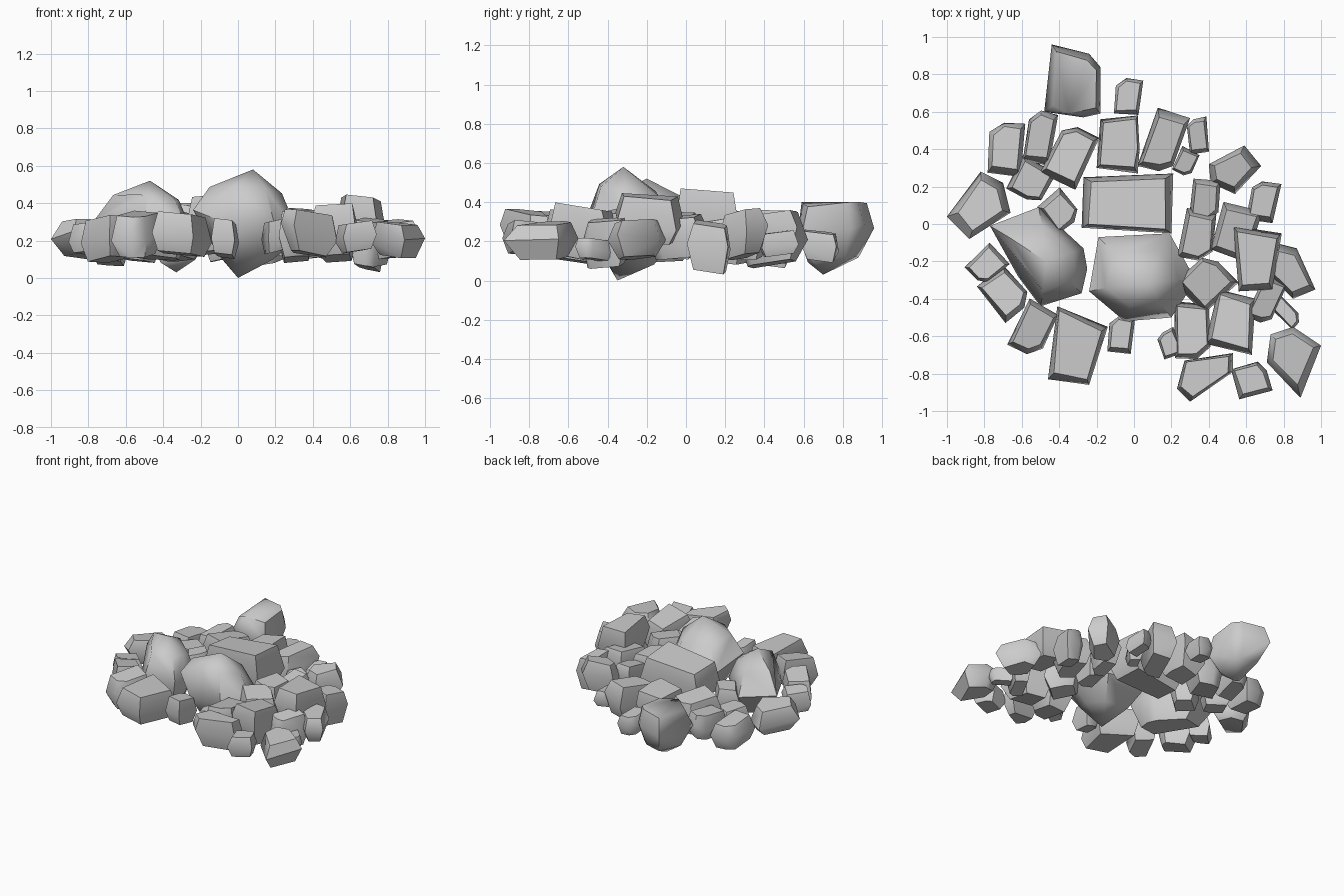
import bpy, bmesh, math, random
from mathutils import Vector

if "Cube" in bpy.data.objects:
    bpy.data.objects.remove(bpy.data.objects["Cube"])

random.seed(7)


def rock(name, outline, z0, z1, top=0.72, base=0.66, extra=()):
    """Faceted convex stone: wide jittered belt, inset crown and inset underside."""
    n = len(outline)
    c = sum((Vector(p) for p in outline), Vector((0, 0))) / n
    h = z1 - z0
    pts = [Vector(e) for e in extra]
    tilt = Vector((random.uniform(-1, 1), random.uniform(-1, 1))).normalized()
    r = max((Vector(p) - c).length for p in outline)
    for p in outline:
        d = Vector(p) - c
        lean = d.dot(tilt) / r * 0.12
        belt = z0 + h * (0.5 + lean + random.uniform(-.12, .12))
        pts.append(Vector((*(c + d), belt)))
        for s, z, sign in ((top, z1, -1), (base, z0, 1)):
            q = c + d * s * random.uniform(.92, 1.08)
            drop = h * (0.08 + sign * lean * 0.7) if sign > 0 else h * (0.08 - lean * 0.7)
            pts.append(Vector((*q, z + sign * max(0, drop))))
    bm = bmesh.new()
    for p in pts:
        bm.verts.new(p)
    res = bmesh.ops.convex_hull(bm, input=bm.verts[:])
    junk = {g for g in res["geom_interior"] + res["geom_unused"]
            if isinstance(g, bmesh.types.BMVert)}
    bmesh.ops.delete(bm, geom=list(junk), context='VERTS')
    bmesh.ops.dissolve_limit(bm, angle_limit=math.radians(7),
                             verts=bm.verts[:], edges=bm.edges[:])
    bmesh.ops.recalc_face_normals(bm, faces=bm.faces[:])
    me = bpy.data.meshes.new(name)
    bm.to_mesh(me)
    bm.free()
    ob = bpy.data.objects.new(name, me)
    bpy.context.collection.objects.link(ob)
    bpy.ops.object.select_all(action='DESELECT')
    ob.select_set(True)
    bpy.context.view_layer.objects.active = ob
    bpy.ops.object.shade_smooth_by_angle(angle=math.radians(50))


def block(name, x, y, length, width, deg, z0, z1):
    """Small stone: a slightly skewed block with one clipped corner."""
    a, b = length * .53, width * .53
    corners = [(-a, -b), (a, -b), (a, b * .3), (a * .6, b), (-a, b)]
    t = math.radians(deg + random.choice((0, 180)))
    out = []
    for u, v in corners:
        u *= random.uniform(.92, 1.06)
        v *= random.uniform(.88, 1.06)
        out.append((x + u * math.cos(t) - v * math.sin(t),
                    y + u * math.sin(t) + v * math.cos(t)))
    rock(name, out, z0, z1, top=.78, base=.72)


# Largest boulders in the middle
rock("centre_boulder", [(-.19, -.07), (.19, -.05), (.33, -.30), (.2, -.5), (-.05, -.52), (-.24, -.36)],
     .08, .50, .68, .55, [(.08, -.32, .58), (0, -.35, 0)])
rock("back_slab", [(-.27, .25), (.21, .27), (.2, -.05), (-.28, -.02)], .12, .47, .85, .75)
rock("left_boulder", [(-.77, -.01), (-.51, .09), (-.27, -.13), (-.25, -.24), (-.28, -.37), (-.5, -.44), (-.62, -.28)],
     .08, .46, .68, .65, [(-.47, -.2, .52)])

# Medium stones around the rim
rock("far_back_stone", [(-.44, .96), (-.24, .91), (-.18, .84), (-.18, .59), (-.27, .57), (-.48, .60)],
     .08, .41, .78, .65, [(-.33, .7, .03), (-.35, .59, .40)])
rock("far_left_stone", [(-1, .04), (-.82, .28), (-.70, .22), (-.66, .06), (-.88, -.08)], .1, .32)
rock("front_left_stone", [(-.41, -.44), (-.14, -.55), (-.24, -.86), (-.46, -.83)], .11, .36, .85, .8)
rock("front_right_corner_stone", [(.73, -.59), (.85, -.55), (1, -.65), (.89, -.93), (.71, -.74)], .1, .31)
rock("right_upper_stone", [(.53, -.01), (.79, -.05), (.74, -.35), (.56, -.36)], .18, .45, .85, .8)
rock("front_right_stone", [(.27, -.73), (.53, -.69), (.53, -.79), (.3, -.95), (.23, -.88)], .11, .37, .85)
rock("inner_right_stone", [(.45, -.35), (.65, -.40), (.63, -.70), (.38, -.64)], .08, .40, .78)
rock("back_right_stone", [(.4, .32), (.59, .42), (.68, .31), (.54, .16), (.41, .22)], .1, .37)
rock("far_right_stone", [(.75, -.1), (.87, -.13), (.97, -.35), (.85, -.40), (.72, -.27)], .1, .32)
rock("back_stone", [(-.18, .56), (.02, .58), (.03, .4), (.02, .27), (-.2, .3)], .08, .37, .82)

# Small filler stones: x, y, length, width, turn, bottom, top
back_fill = [
    (.155, .435, .31, .18, 70, .06, .36), (-.34, .37, .30, .20, 65, .08, .36),
    (-.50, .46, .26, .14, 80, .10, .32), (-.68, .40, .26, .18, 85, .06, .28),
    (-.03, .68, .18, .13, 85, .09, .26), (.34, .47, .18, .10, 95, .12, .26),
    (.28, .33, .13, .10, 65, .10, .25), (-.55, .23, .20, .19, 60, .08, .28),
    (-.40, .07, .18, .15, -50, .12, .34), (.69, .12, .20, .15, 80, .03, .31),
    (.38, .13, .20, .15, 85, .10, .32),
]
front_fill = [
    (.34, -.06, .24, .17, 80, .10, .36), (.55, -.04, .26, .20, 75, .10, .34),
    (.39, -.31, .24, .22, 45, .10, .38), (.71, -.41, .24, .13, 65, .05, .33),
    (.81, -.47, .17, .08, -45, .10, .22), (.31, -.57, .28, .18, 90, .08, .37),
    (.19, -.64, .14, .10, 110, .12, .32), (-.07, -.59, .18, .13, 85, .10, .32),
    (.63, -.83, .18, .16, 15, .13, .31), (-.54, -.56, .25, .17, 65, .10, .36),
    (-.69, -.37, .24, .19, -50, .08, .34), (-.79, -.22, .18, .15, 45, .12, .30),
]
for label, group in (("back_filler_stone", back_fill), ("front_filler_stone", front_fill)):
    for i, row in enumerate(group, 1):
        block(f"{label}_{i}", *row)
